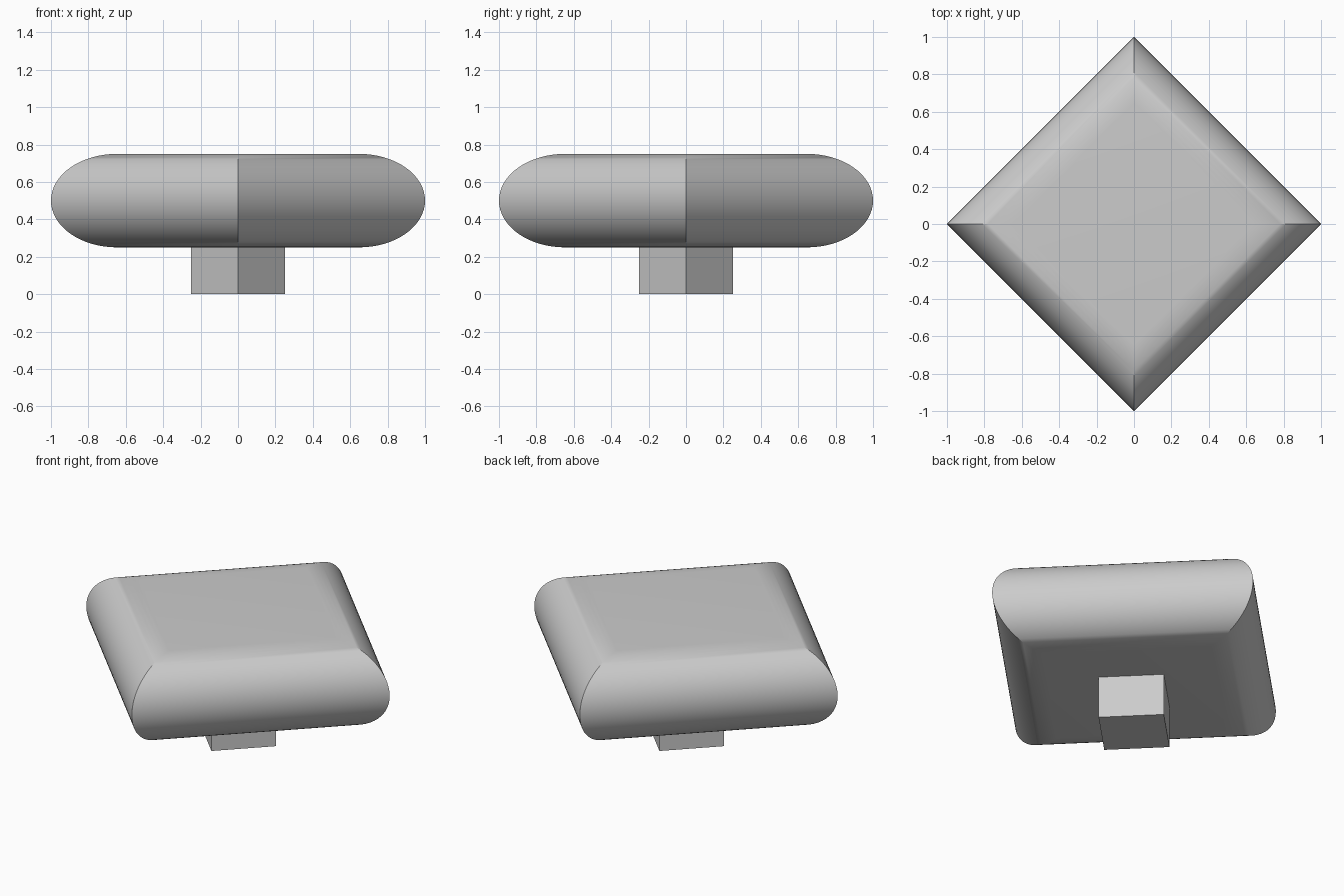
import bpy, bmesh, math

if "Cube" in bpy.data.objects:
    bpy.data.objects.remove(bpy.data.objects["Cube"])

# Cushion: diamond slab with fully rounded sides and mitred corners
CORNER = 1.0
ROUND = 0.25
REACH = ROUND * math.sqrt(2)   # width of the rounding along a corner diagonal
MID_Z = 0.5
STEPS = 32

bm = bmesh.new()
rings = []
for i in range(STEPS + 1):
    a = -math.pi / 2 + math.pi * i / STEPS
    r = CORNER - REACH + REACH * math.cos(a)
    z = MID_Z + ROUND * math.sin(a)
    rings.append([bm.verts.new((r * math.cos(k * math.pi / 2),
                                r * math.sin(k * math.pi / 2), z)) for k in range(4)])
for low, high in zip(rings, rings[1:]):
    for k in range(4):
        n = (k + 1) % 4
        bm.faces.new((low[k], low[n], high[n], high[k]))
bm.faces.new(rings[-1])
bm.faces.new(rings[0][::-1])
mesh = bpy.data.meshes.new("cushion")
bm.to_mesh(mesh)
bm.free()
cushion = bpy.data.objects.new("cushion", mesh)
bpy.context.collection.objects.link(cushion)
bpy.ops.object.select_all(action='DESELECT')
cushion.select_set(True)
bpy.context.view_layer.objects.active = cushion
bpy.ops.object.shade_smooth_by_angle(angle=math.radians(35))

# Foot: small square block turned to match the diamond
bpy.ops.mesh.primitive_cylinder_add(vertices=4, radius=0.25, depth=0.25,
                                    location=(0, 0, 0.125))
bpy.context.object.name = "foot"
